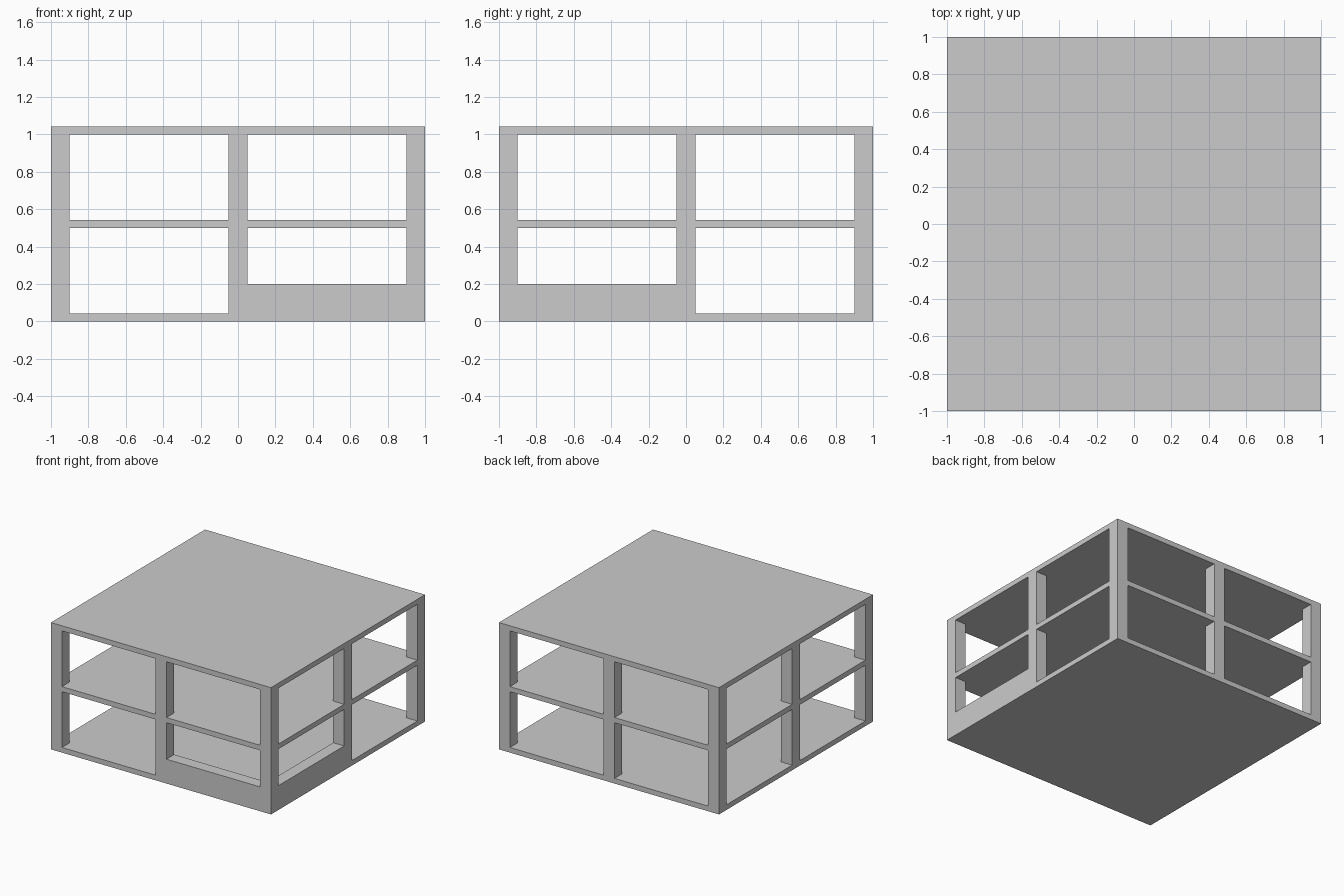
import bpy
import bmesh
from mathutils import Vector

if "Cube" in bpy.data.objects:
    bpy.data.objects.remove(bpy.data.objects["Cube"])

SLAB = 0.042     # slab thickness
STOREY = 0.5     # floor to floor height
POST = 0.1       # column width


def box(name, lo, hi):
    lo, hi = Vector(lo), Vector(hi)
    bm = bmesh.new()
    bmesh.ops.create_cube(bm, size=1)
    for v in bm.verts:
        v.co = Vector((v.co[i] * (hi[i] - lo[i]) for i in range(3)))
    mesh = bpy.data.meshes.new(name)
    bm.to_mesh(mesh)
    bm.free()
    obj = bpy.data.objects.new(name, mesh)
    obj.location = (lo + hi) / 2
    bpy.context.collection.objects.link(obj)
    return obj


# Ground slab, upper floor slab and roof slab
for i, name in enumerate(("ground_slab", "upper_floor_slab", "roof_slab")):
    box(name, (-1, -1, i * STOREY), (1, 1, i * STOREY + SLAB))

# Three by three grid of columns on each storey
h = POST / 2
for level in range(2):
    for x in (-0.95, 0, 0.95):
        for y in (-0.95, 0, 0.95):
            z = level * STOREY
            box("column", (x - h, y - h, z + SLAB), (x + h, y + h, z + STOREY))

# Low parapet walls around the front right bay
box("front_low_wall", (h, -1, SLAB), (1 - POST, -1 + POST, 0.2))
box("side_low_wall", (1 - POST, -1 + POST, SLAB), (1, -h, 0.2))
